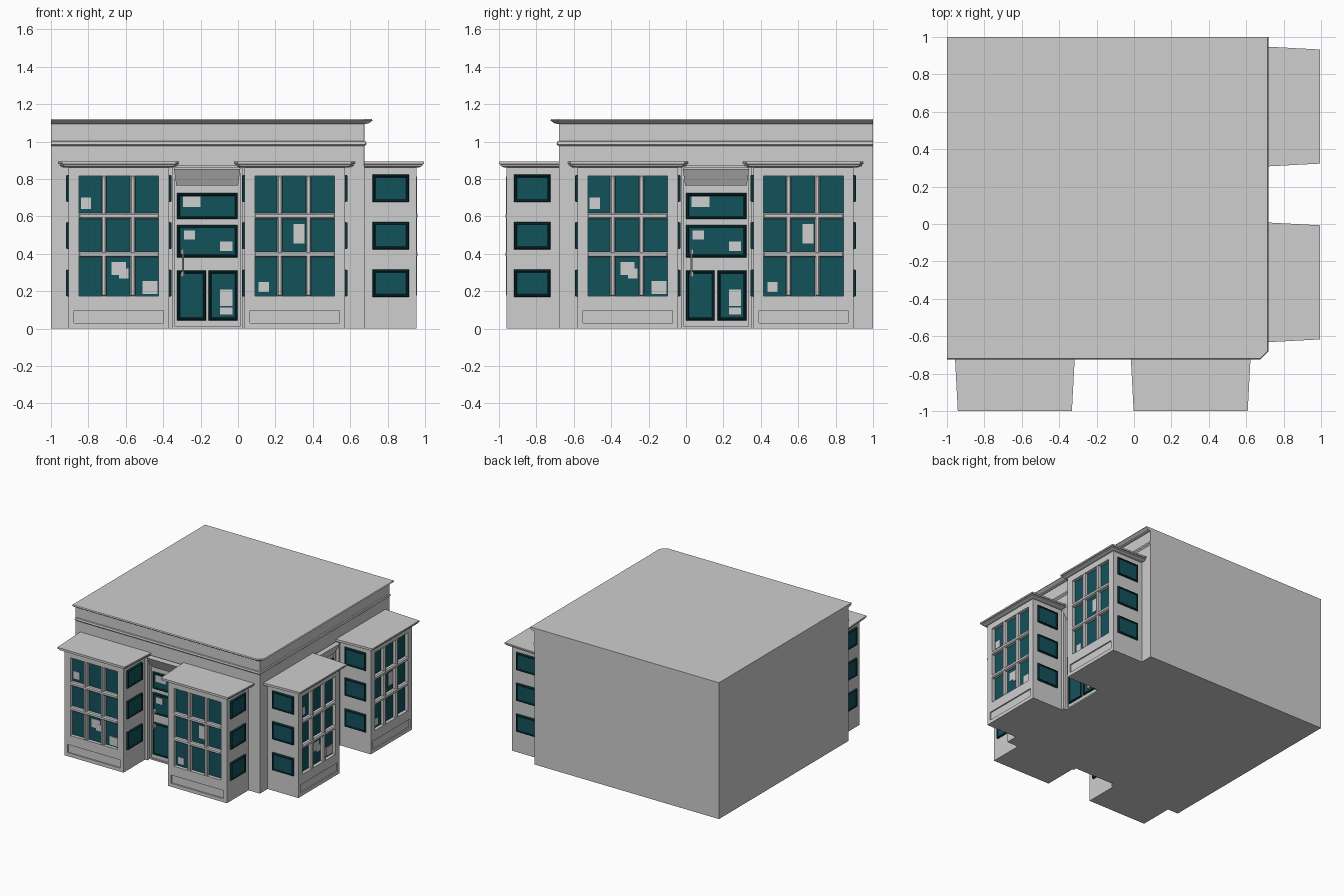
import bpy, bmesh
from mathutils import Matrix, Vector

cube = bpy.data.objects.get("Cube")
if cube:
    bpy.data.objects.remove(cube)


def material(name, rgb):
    m = bpy.data.materials.new(name)
    m.use_nodes = True
    m.diffuse_color = (*rgb, 1)
    bsdf = m.node_tree.nodes["Principled BSDF"]
    bsdf.inputs["Base Color"].default_value = (*rgb, 1)
    bsdf.inputs["Roughness"].default_value = 0.8
    return m


STONE = material("pale grey", (0.62, 0.62, 0.62))
GLASS = material("teal glass", (0.006, 0.085, 0.105))
TRIM = material("dark teal trim", (0.003, 0.032, 0.039))


def axes(u, z, d, origin):
    """Matrix for a wall: u runs along it, z up, d outward."""
    m = Matrix((u, z, d)).transposed().to_4x4()
    m.translation = Vector(origin)
    return m


def finish(name, bm, M, mats):
    bm.transform(M)
    bmesh.ops.recalc_face_normals(bm, faces=bm.faces)
    mesh = bpy.data.meshes.new(name)
    bm.to_mesh(mesh)
    bm.free()
    for m in mats:
        mesh.materials.append(m)
    ob = bpy.data.objects.new(name, mesh)
    bpy.context.collection.objects.link(ob)
    return ob


def loft(name, loops, M=Matrix(), mats=(STONE,), ring=False):
    """Join matching loops; cap the ends, or close into a hollow ring."""
    bm = bmesh.new()
    vs = [[bm.verts.new(p) for p in loop] for loop in loops]
    n = len(vs[0])
    pairs = list(zip(vs, vs[1:])) + ([(vs[-1], vs[0])] if ring else [])
    for a, b in pairs:
        for i in range(n):
            j = (i + 1) % n
            bm.faces.new((a[i], a[j], b[j], b[i]))
    if not ring:
        bm.faces.new(vs[0])
        bm.faces.new(vs[-1]).material_index = len(mats) - 1
    return finish(name, bm, M, mats)


def panel(name, M, rect, profile, mats=(STONE,), ring=False):
    """Rectangle (u0, u1, z0, z1) lofted through (inset, depth) steps."""
    u0, u1, z0, z1 = rect
    loops = [[(u0 + i, z0 + i, d), (u1 - i, z0 + i, d),
              (u1 - i, z1 - i, d), (u0 + i, z1 - i, d)] for i, d in profile]
    return loft(name, loops, M, mats, ring)


def block(name, M, rect, d0, d1, mat=STONE):
    return panel(name, M, rect, [(0, d0), (0, d1)], (mat,))


def framed_pane(name, M, rect):
    panel(name, M, rect, [(0, -0.005), (0.006, 0.014), (0.012, 0.014), (0.017, 0.008)], (TRIM, GLASS))


def posters(name, M, rects, d):
    for k, r in enumerate(rects):
        block(f"{name}_{k + 1}", M, r, d - 0.004, d + 0.003 + 0.001 * k)


# Main building: lower walls with two door recesses, upper walls, mouldings
RX, FY, REC = 0.675, -0.68, 0.04
DOOR = (-0.348, 0.022)
SHIFT = 0.325
a, b = DOOR
footprint = [(-1, 1), (-1, FY), (a, FY), (a, FY + REC), (b, FY + REC), (b, FY), (RX, FY),
             (RX, a + SHIFT), (RX - REC, a + SHIFT), (RX - REC, b + SHIFT), (RX, b + SHIFT), (RX, 1)]
loft("lower_walls", [[(x, y, z) for x, y in footprint] for z in (0, 0.87)])


def outline(o, z, cut):
    x, y = RX + o, FY - o
    return [(-1, 1, z), (-1, y, z), (x - cut, y, z), (x, y + cut, z), (x, 1, z)]


loft("upper_walls", [outline(0, z, 0.001) for z in (0.87, 1.1)])
loft("wall_moulding", [outline(0, 0.975, 0.004), outline(0.012, 0.985, 0.004),
                       outline(0.009, 1.0, 0.004), outline(0, 1.002, 0.004)])
loft("roof_cornice", [outline(0.005, 1.093, 0.01), outline(0.025, 1.098, 0.03),
                      outline(0.045, 1.112, 0.045), outline(0.04, 1.12, 0.04)])

# Bay window, built around its own centre line
HALF, DEPTH, SILL, HEAD = 0.268, 0.28, 0.175, 0.815
GLASS_D = DEPTH - 0.028


def bay(side, M, paper):
    block(side + "_bay_body", M, (-HALF, HALF, 0, 0.867), -0.02, GLASS_D - 0.002)
    # Front wall: stiles, head and a base with a sunken panel
    wl, wr = -0.213, 0.213
    for tag, r in (("left_stile", (-HALF, wl, SILL, HEAD)),
                   ("right_stile", (wr, HALF, SILL, HEAD)),
                   ("head", (-HALF, HALF, HEAD, 0.867)),
                   ("base_top", (-HALF, HALF, 0.125, SILL))):
        block(f"{side}_bay_{tag}", M, r, GLASS_D - 0.002, DEPTH)
    block(side + "_bay_base", M, (-HALF, HALF, 0, 0.125), GLASS_D - 0.002, DEPTH - 0.01)
    panel(side + "_bay_base_panel_frame", M, (-HALF, HALF, 0, 0.125),
          [(0, DEPTH - 0.01), (0, DEPTH), (0.029, DEPTH), (0.029, DEPTH - 0.01)], ring=True)
    block(side + "_bay_glass", M, (wl, wr, SILL, HEAD), GLASS_D - 0.004, GLASS_D, GLASS)
    # Glazing bars
    bar = [(0, GLASS_D), (0, DEPTH - 0.006), (0.007, DEPTH + 0.003)]
    for u in (-0.08, 0.074):
        panel(side + "_bay_upright_bar", M, (u - 0.014, u + 0.014, SILL - 0.003, HEAD + 0.003), bar)
    for z in (0.397, 0.602):
        panel(side + "_bay_cross_bar", M, (wl - 0.003, wr + 0.003, z - 0.015, z + 0.015),
              [(i, d + 0.002) for i, d in bar])
    posters(side + "_bay_poster", M, paper, GLASS_D)
    # Three framed panes on each flank
    flanks = (("left", axes((0, 0, 1), (0, 1, 0), (-1, 0, 0), (-HALF, 0, 0)), 1),
              ("right", axes((0, 0, -1), (0, 1, 0), (1, 0, 0), (HALF, 0, 0)), -1))
    for tag, F, s in flanks:
        lo, hi = sorted((s * 0.043, s * 0.24))
        for z0 in (0.168, 0.422, 0.674):
            framed_pane(f"{side}_bay_{tag}_pane", M @ F, (lo, hi, z0, z0 + 0.15))
    # Slightly tapered roof slab
    def slab(e, z):
        return [(-0.322 + e, z, 0), (-0.305 + e, z, 0.32 - e), (0.305 - e, z, 0.32 - e), (0.322 - e, z, 0)]
    loft(side + "_bay_roof", [slab(0.025, 0.862), slab(0.008, 0.87), slab(0.008, 0.878),
                              slab(0, 0.88), slab(0, 0.892)], M)


def handle(side, M):
    bm = bmesh.new()
    spin = Matrix.Translation((-0.295, 0.35, 0.04)) @ Matrix.Rotation(1.5708, 4, 'X')
    bmesh.ops.create_cone(bm, cap_ends=True, segments=10, radius1=0.006, radius2=0.006,
                          depth=0.15, matrix=spin)
    finish(side + "_door_handle", bm, M, (STONE,))
    for z in (0.29, 0.41):
        block(side + "_door_handle_mount", M, (-0.304, -0.286, z - 0.012, z + 0.012), -0.002, 0.042)


def door(side, M):
    panel(side + "_door_frame", M, (a, b, 0.0, 0.87),
          [(0, -0.005), (0, 0.012), (0.012, 0.012), (0.012, -0.005)], ring=True)
    for rect in ((-0.327, 0.0, 0.583, 0.725), (-0.327, 0.0, 0.378, 0.556),
                 (-0.327, -0.17, 0.042, 0.312), (-0.158, 0.0, 0.042, 0.312)):
        framed_pane(side + "_door_pane", M, rect)
    posters(side + "_door_poster", M, ((-0.295, -0.2, 0.65, 0.705), (-0.29, -0.23, 0.475, 0.525),
                                       (-0.095, -0.03, 0.415, 0.465), (-0.095, -0.03, 0.075, 0.112),
                                       (-0.095, -0.03, 0.12, 0.21)), 0.008)
    # Sloping blank board above the door
    loft(side + "_door_board", [[(u0, z, 0), (u0, z, d), (u1, z, d), (u1, z, 0)]
                                for u0, u1, z, d in ((-0.33, 0.0, 0.765, 0.015),
                                                     (-0.342, 0.012, 0.852, 0.06))], M)
    handle(side, M)


# The same shopfront on the front and on the left side of the building
WALLS = {"front": axes((1, 0, 0), (0, 0, 1), (0, -1, 0), (0, FY, 0)),
         "side": axes((0, 1, 0), (0, 0, 1), (1, 0, 0), (RX, SHIFT, 0))}
FIRST = ((-0.203, -0.148, 0.64, 0.70), (-0.038, 0.037, 0.285, 0.355),
         (0.002, 0.052, 0.268, 0.32), (0.127, 0.207, 0.185, 0.255))
SECOND = ((-0.005, 0.053, 0.455, 0.56), (-0.193, -0.138, 0.195, 0.25))
for wall, W in WALLS.items():
    bay(wall + "_first", W @ Matrix.Translation((-0.637, 0, 0)), FIRST)
    bay(wall + "_second", W @ Matrix.Translation((0.303, 0, 0)), SECOND)
    door(wall, W @ Matrix.Translation((0, 0, -REC)))
